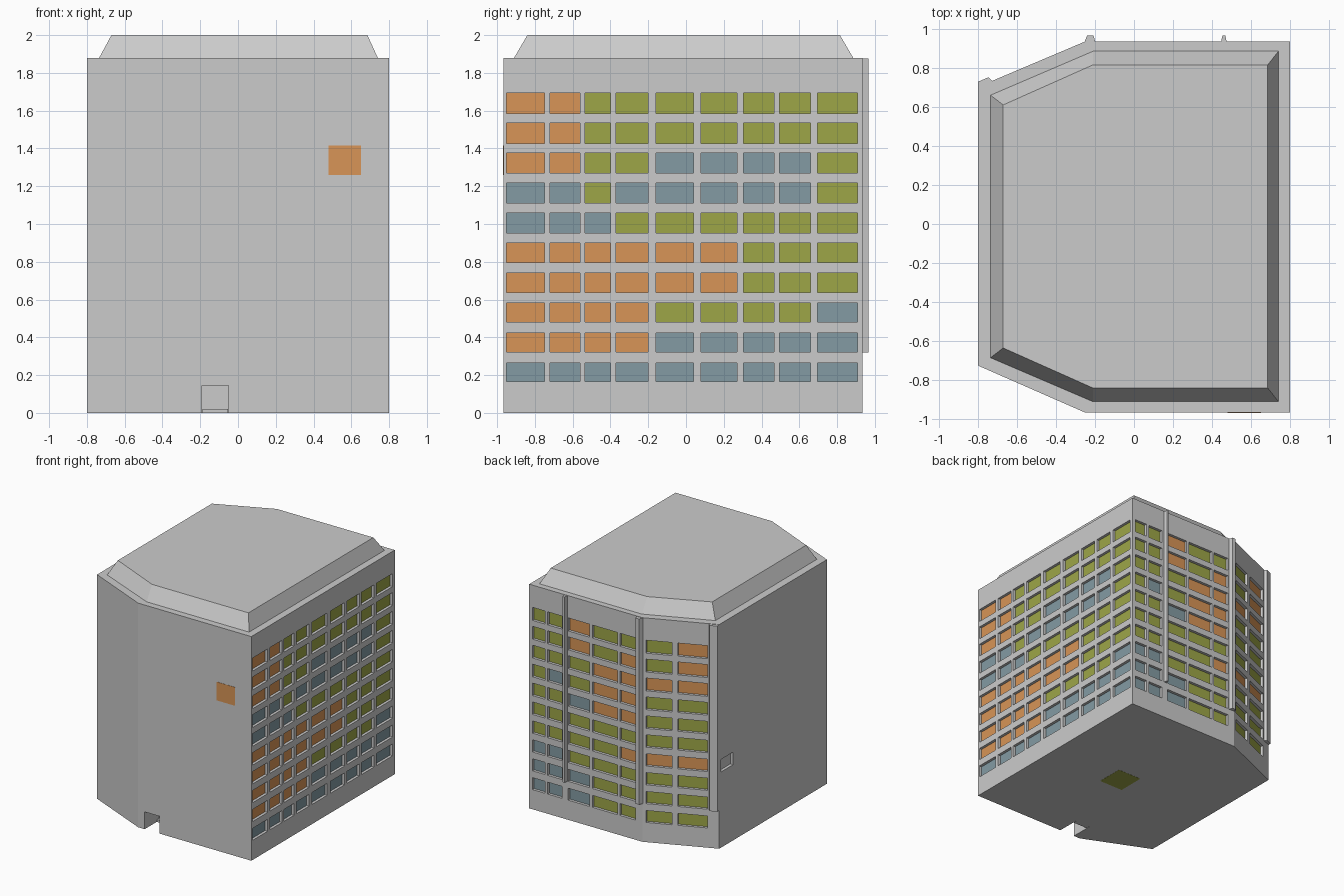
import bpy, bmesh
from mathutils import Matrix, Vector

if "Cube" in bpy.data.objects:
    bpy.data.objects.remove(bpy.data.objects["Cube"])

EAVES, TOP = 1.88, 2.0
OUTLINE = [(-0.8, -0.725), (-0.25, -0.966), (0.8, -0.966),
           (0.8, 0.935), (-0.25, 0.935), (-0.8, 0.702)]
ROOF_BASE = [(-0.735, -0.685), (-0.21, -0.91), (0.74, -0.91),
             (0.74, 0.885), (-0.21, 0.885), (-0.735, 0.66)]
ROOF_TOP = [(-0.67, -0.635), (-0.21, -0.84), (0.685, -0.84),
            (0.685, 0.815), (-0.21, 0.815), (-0.67, 0.61)]
DEPTH = 0.025


def finish(name, bm, colour=None):
    bmesh.ops.recalc_face_normals(bm, faces=bm.faces)
    mesh = bpy.data.meshes.new(name)
    bm.to_mesh(mesh)
    bm.free()
    ob = bpy.data.objects.new(name, mesh)
    bpy.context.collection.objects.link(ob)
    if colour:
        mat = bpy.data.materials.new(name)
        mat.diffuse_color = (*colour, 1)
        mat.use_nodes = True
        mat.node_tree.nodes["Principled BSDF"].inputs["Base Color"].default_value = mat.diffuse_color
        mesh.materials.append(mat)
    return ob


def loft(bm, low, z0, high, z1):
    """Closed solid between two matching outlines."""
    a = [bm.verts.new((x, y, z0)) for x, y in low]
    b = [bm.verts.new((x, y, z1)) for x, y in high]
    bm.faces.new(a[::-1])
    bm.faces.new(b)
    for i in range(len(a)):
        j = (i + 1) % len(a)
        bm.faces.new((a[i], a[j], b[j], b[i]))


class Wall:
    """Vertical plane: u runs along it, v points outwards."""
    def __init__(self, origin, along):
        self.o = Vector((*origin, 0))
        self.d = Vector((*along, 0)).normalized()
        self.n = Vector((self.d.y, -self.d.x, 0))

    def box(self, bm, u0, u1, z0, z1, v0, v1):
        c = (self.o + self.d * (u0 + u1) / 2 + self.n * (v0 + v1) / 2
             + Vector((0, 0, (z0 + z1) / 2)))
        rot = Matrix((self.d, self.n, (0, 0, 1))).transposed().to_4x4()
        size = Matrix.Diagonal((u1 - u0, v1 - v0, z1 - z0, 1))
        bmesh.ops.create_cube(bm, size=1, matrix=Matrix.Translation(c) @ rot @ size)


right = Wall((0.8, 0), (0, 1))
back = Wall((0, 0.935), (-1, 0))
angled = Wall((-0.25, 0.935), (-0.55, -0.233))
front = Wall((0, -0.966), (1, 0))
left = Wall((-0.8, 0), (0, -1))

# Window columns per wall, and pane colours listed from the top floor down
GRIDS = [
    (right, [(-0.95, -0.75), (-0.72, -0.56), (-0.535, -0.4), (-0.37, -0.2), (-0.16, 0.04),
             (0.08, 0.27), (0.305, 0.465), (0.495, 0.66), (0.695, 0.907)],
     ["OOGGGGGGG", "OOGGGGGGG", "OOGGBBBBG", "BBGBBBBBG", "BBBGGGGGG",
      "OOOOOOGGG", "OOOOOOGGG", "OOOOGGGGB", "OOOOBBBBB", "BBBBBBBBB"]),
    (back, [(-0.77, -0.655), (-0.63, -0.495), (-0.44, -0.24), (-0.215, 0.02), (0.04, 0.185)],
     ["GGOGG", "GGOGO", "GGGOO", "GBGOO", "GGBOO",
      "GGGGG", "GGGGO", "BBGGG", "BBBGG", "BBBGG"]),
    (angled, [(0.03, 0.23), (0.275, 0.505)],
     ["GO", "GO", "OO", "GG", "GG", "GG", "OO", "GG", "GG", "GG"]),
]
COLOURS = {"O": ("orange_panes", (0.69, 0.30, 0.095)),
           "G": ("olive_panes", (0.34, 0.38, 0.064)),
           "B": ("blue_panes", (0.23, 0.33, 0.37))}

# Window panes and the matching recess cutters
cut = bmesh.new()
panes = {k: bmesh.new() for k in COLOURS}
for wall, columns, rows in GRIDS:
    for r, row in enumerate(reversed(rows)):
        z0 = 0.165 + 0.1577 * r
        z1 = z0 + 0.1 + 0.001 * r
        for (u0, u1), key in zip(columns, row):
            wall.box(cut, u0, u1, z0, z1, -DEPTH, 0.05)
            wall.box(panes[key], u0, u1, z0, z1, -DEPTH - 0.004, -DEPTH + 0.002)

# Entrance passage and small side opening
front.box(cut, -0.19, -0.05, -0.05, 0.145, -0.19, 0.05)
left.box(cut, -0.68, -0.52, 0.635, 0.74, -DEPTH, 0.05)
cutter = finish("recess_cutter", cut)

# Lone orange panel on the front, olive panel under the floor
front.box(panes["O"], 0.48, 0.65, 1.26, 1.415, -0.004, 0.002)
bmesh.ops.create_cube(panes["G"], size=1, matrix=Matrix.Translation((0.1, -0.05, 0.001))
                      @ Matrix.Diagonal((0.22, 0.23, 0.004, 1)))
for key, (name, colour) in COLOURS.items():
    finish(name, panes[key], colour)

# Main block with recesses cut in
bm = bmesh.new()
loft(bm, OUTLINE, 0, OUTLINE, EAVES)
body = finish("building_body", bm)
mod = body.modifiers.new("recesses", 'BOOLEAN')
mod.operation = 'DIFFERENCE'
mod.solver = 'EXACT'
mod.object = cutter
bpy.context.view_layer.objects.active = body
bpy.ops.object.modifier_apply(modifier=mod.name)
bpy.data.objects.remove(cutter)

# Tapered roof
bm = bmesh.new()
loft(bm, ROOF_BASE, EAVES, ROOF_TOP, TOP)
finish("roof", bm)

# Entrance step
bm = bmesh.new()
front.box(bm, -0.188, -0.052, 0, 0.02, -0.19, -0.16)
finish("entrance_step", bm)

# Vertical ribs on the back
bm = bmesh.new()
for profile in ([(0.445, 0.93), (0.475, 0.93), (0.468, 0.966), (0.453, 0.966)],
                [(-0.255, 0.928), (-0.197, 0.93), (-0.208, 0.966), (-0.24, 0.966)],
                [(-0.8, 0.70), (-0.725, 0.73), (-0.745, 0.752), (-0.8, 0.728)]):
    loft(bm, profile, 0.32, profile, EAVES - 0.003)
finish("back_ribs", bm)
